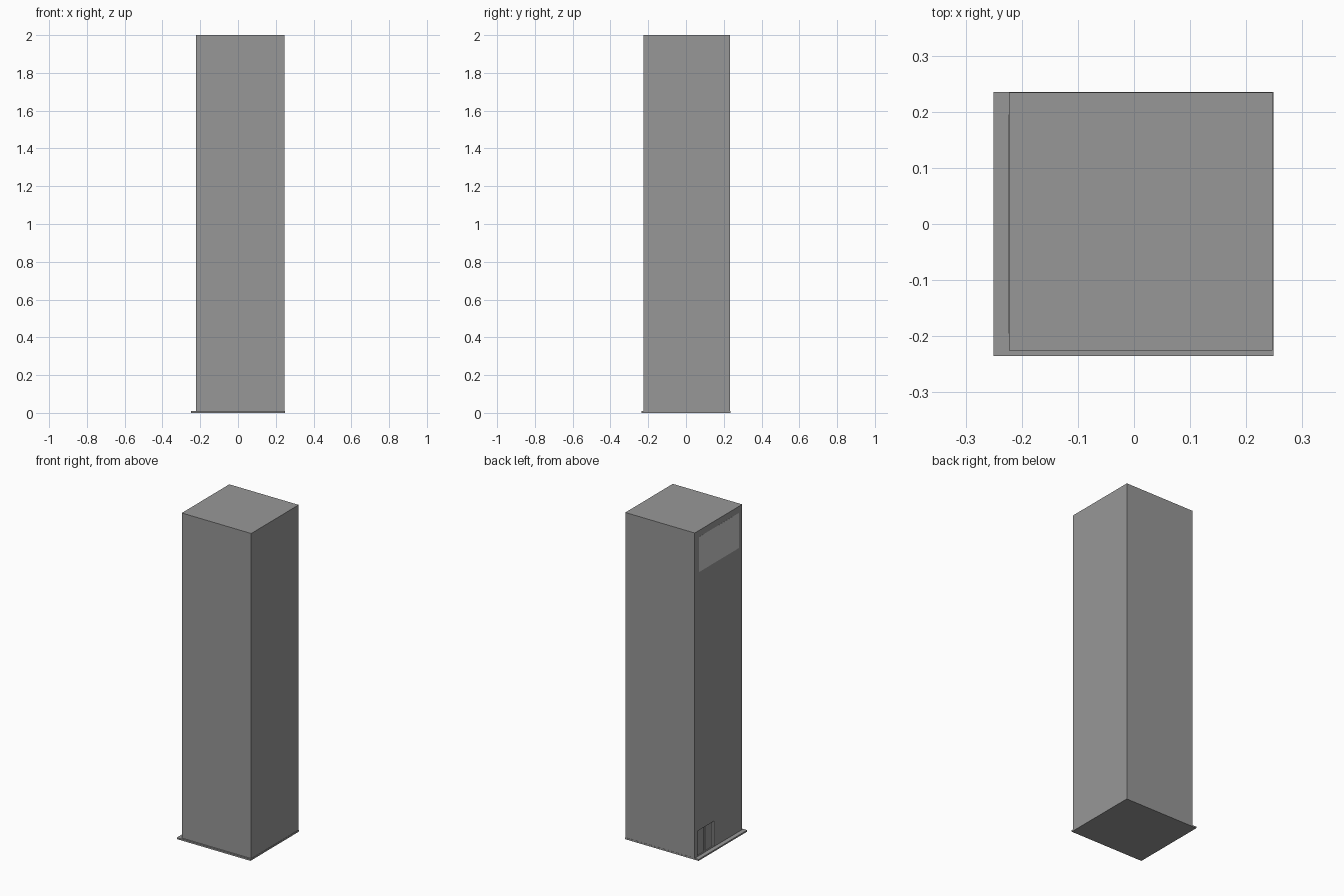
import bpy

if "Cube" in bpy.data.objects:
    bpy.data.objects.remove(bpy.data.objects["Cube"])

dark = bpy.data.materials.new("dark_grey")
dark.diffuse_color = (0.313, 0.313, 0.313, 1)
dark.use_nodes = True
dark.node_tree.nodes["Principled BSDF"].inputs["Base Color"].default_value = dark.diffuse_color


def box(name, lo, hi, mat=dark):
    """Axis-aligned box from its low corner to its high corner."""
    bpy.ops.mesh.primitive_cube_add(
        size=1, location=[(a + b) / 2 for a, b in zip(lo, hi)])
    ob = bpy.context.object
    ob.name = name
    ob.scale = [b - a for a, b in zip(lo, hi)]
    bpy.ops.object.transform_apply(location=False, rotation=False, scale=True)
    if mat:
        ob.data.materials.append(mat)
    return ob


LEFT = -0.223  # x of the face with the panel and doors

# Tall tower body
body = box("tower_body", (LEFT, -0.225, 0.002), (0.247, 0.234, 2.0))

# Door recess low on the left face
cutter = box("door_recess_cutter", (LEFT - 0.05, 0.05, 0.012), (LEFT + 0.014, 0.206, 0.165))
cutter.hide_render = True
cutter.hide_set(True)
cut = body.modifiers.new("door_recess", "BOOLEAN")
cut.operation = "DIFFERENCE"
cut.solver = "EXACT"
cut.object = cutter

# Two door leaves separated by a narrow gap
for name, y0, y1 in (("door_leaf_back", 0.136, 0.200), ("door_leaf_front", 0.058, 0.126)):
    box(name, (LEFT + 0.006, y0, 0.012), (LEFT + 0.0145, y1, 0.160))

# Wide light panel near the top of the left face
box("upper_panel", (LEFT - 0.0004, -0.195, 1.745), (LEFT + 0.002, 0.195, 1.96), None)

# Thin base: entrance strip on the left and slab under the tower
box("entrance_strip", (-0.25, -0.235, 0), (-0.215, 0.235, 0.009))
box("base_slab", (-0.215, -0.235, 0), (0.249, 0.235, 0.01))
